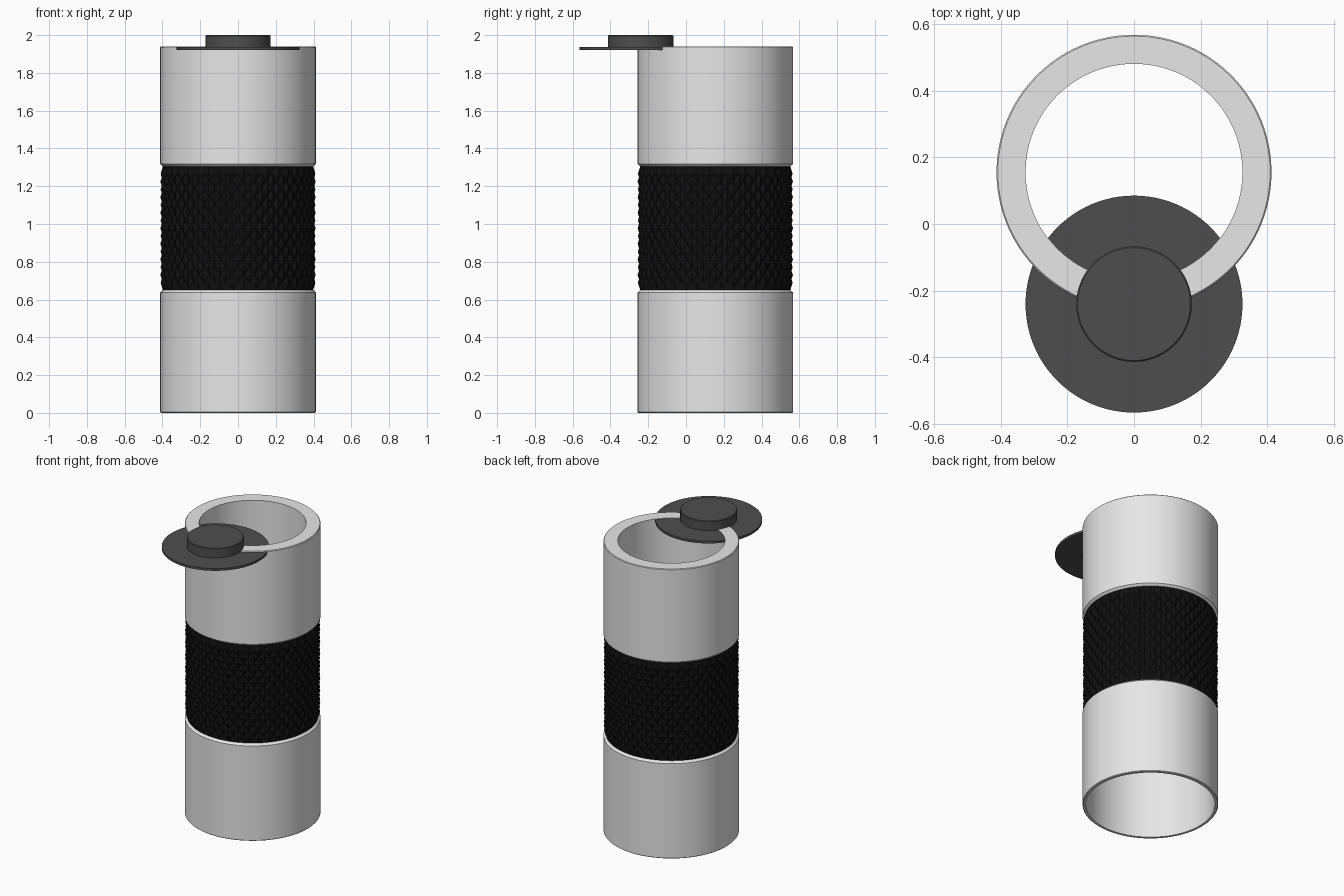
import bpy, bmesh, math

cube = bpy.data.objects.get("Cube")
if cube:
    bpy.data.objects.remove(cube, do_unlink=True)

BODY_Y, LID_Y = 0.155, -0.24
R = 0.412          # outer radius of the tube
THROAT = 0.325     # radius of the mouth
BORE = 0.392       # radius of the thin-walled lower part


def material(name, value):
    m = bpy.data.materials.new(name)
    m.use_nodes = True
    colour = (value, value, value, 1)
    m.diffuse_color = colour
    m.node_tree.nodes["Principled BSDF"].inputs["Base Color"].default_value = colour
    return m


steel = material("light grey", 0.8)
charcoal = material("dark grey", 0.076)
rubber = material("black rubber", 0.005)


def finish(name, bm, y, mat, smooth=True):
    bmesh.ops.recalc_face_normals(bm, faces=bm.faces)
    mesh = bpy.data.meshes.new(name)
    bm.to_mesh(mesh)
    bm.free()
    mesh.materials.append(mat)
    ob = bpy.data.objects.new(name, mesh)
    ob.location.y = y
    bpy.context.collection.objects.link(ob)
    if smooth:
        bpy.ops.object.select_all(action='DESELECT')
        ob.select_set(True)
        bpy.context.view_layer.objects.active = ob
        bpy.ops.object.shade_smooth_by_angle(angle=math.radians(30))
    return ob


def lathe(name, profile, y, mat, closed=True, steps=96):
    """Spin a (radius, height) profile around the vertical axis."""
    bm = bmesh.new()
    verts = [bm.verts.new((r, 0, z)) for r, z in profile]
    pairs = list(zip(verts, verts[1:]))
    if closed:
        pairs.append((verts[-1], verts[0]))
    edges = [bm.edges.new(p) for p in pairs]
    bmesh.ops.spin(bm, geom=verts + edges, cent=(0, 0, 0), axis=(0, 0, 1),
                   angle=2 * math.pi, steps=steps, use_merge=True)
    bmesh.ops.remove_doubles(bm, verts=bm.verts, dist=1e-5)
    return finish(name, bm, y, mat)


def knurled_grip(name, z0, z1, low, high, inner, columns, rows):
    """Sleeve of staggered pyramids: every other grid point is raised."""
    bm = bmesh.new()

    def ring(z, radius):
        return [bm.verts.new((radius(i) * math.cos(2 * math.pi * i / columns),
                              radius(i) * math.sin(2 * math.pi * i / columns), z))
                for i in range(columns)]

    rings = [ring(z0, lambda i: inner)]
    for j in range(rows + 1):
        end = j in (0, rows)
        rings.append(ring(z0 + (z1 - z0) * j / rows,
                          lambda i: high if (i + j) % 2 == 0 and not end else low))
    rings.append(ring(z1, lambda i: inner))
    for k, (a, b) in enumerate(zip(rings, rings[1:] + rings[:1])):
        for i in range(columns):
            n = (i + 1) % columns
            if not 1 <= k <= rows:
                bm.faces.new((a[i], a[n], b[n], b[i]))
            elif (i + k - 1) % 2 == 0:      # fold along the valley diagonal
                bm.faces.new((a[i], a[n], b[i]))
                bm.faces.new((a[n], b[n], b[i]))
            else:
                bm.faces.new((a[i], a[n], b[n]))
                bm.faces.new((a[i], b[n], b[i]))
    return finish(name, bm, BODY_Y, rubber, smooth=False)


# Tube: upper part with thick rim, grip sleeve, open lower part
lathe("upper_body", [(THROAT, 1.94), (R - 0.004, 1.94), (R, 1.936), (R, 1.318),
                     (0.398, 1.305), (THROAT, 1.305)], BODY_Y, steel)
lathe("lower_body", [(BORE, 0), (R - 0.004, 0), (R, 0.004), (R, 0.637),
                     (0.398, 0.65), (BORE, 0.65)], BODY_Y, steel)
knurled_grip("grip", 0.648, 1.307, 0.398, 0.411, BORE, 80, 16)

# Lid resting over the front of the rim
lathe("lid_plate", [(0.165, 1.921), (THROAT, 1.921), (THROAT, 1.936), (0.165, 1.936)],
      LID_Y, charcoal)
lathe("lid_knob", [(0, 1.93), (0.173, 1.93), (0.173, 1.996), (0.169, 2.0), (0, 2.0)],
      LID_Y, charcoal, closed=False)
